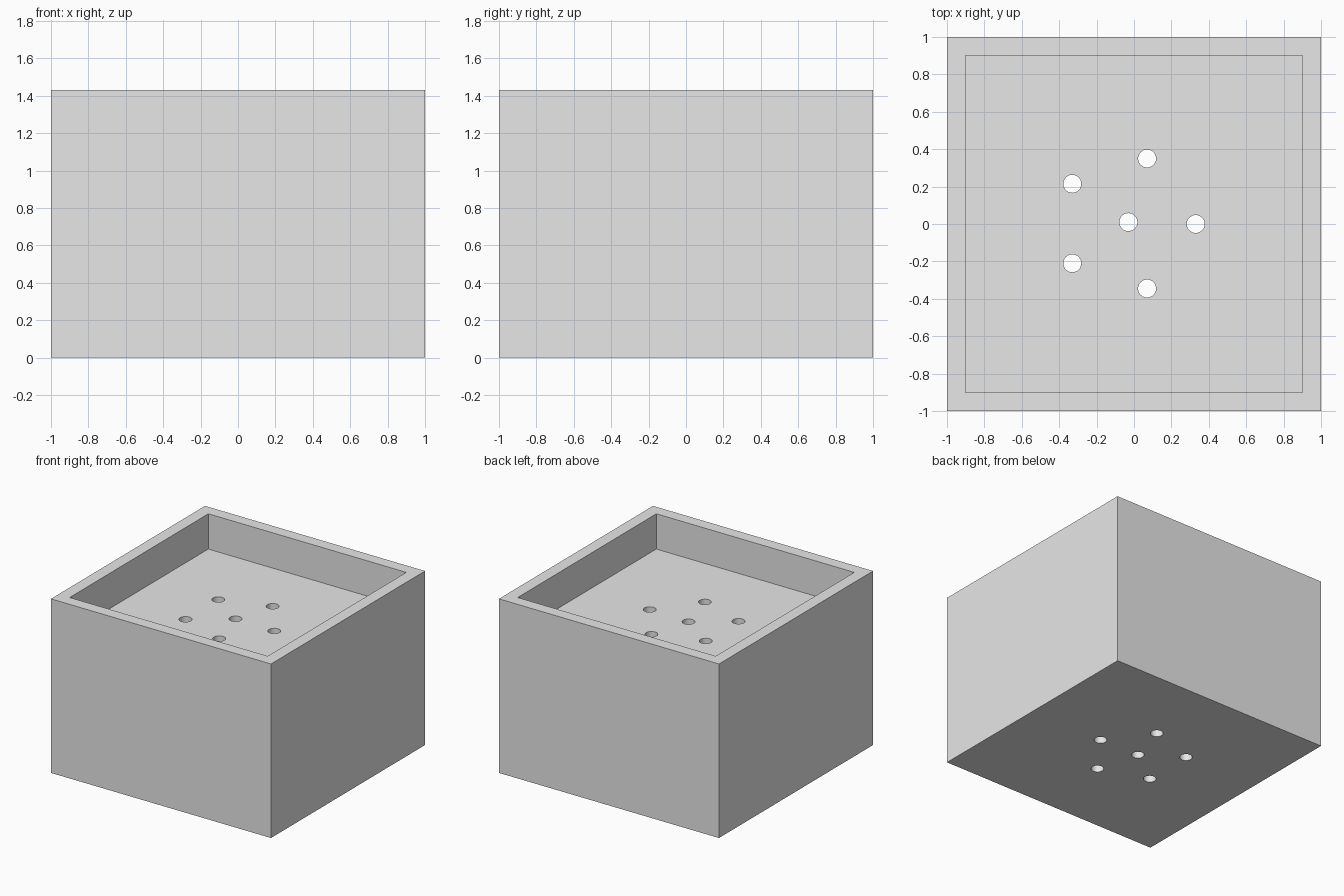
import bpy

if "Cube" in bpy.data.objects:
    bpy.data.objects.remove(bpy.data.objects["Cube"])

HEIGHT, FLOOR, WALL, HOLE_R = 1.43, 1.14, 0.10, 0.048
HOLES = [(0.07, 0.35), (-0.33, 0.215), (-0.03, 0.01),
         (0.33, 0.0), (-0.33, -0.21), (0.07, -0.345)]

grey = bpy.data.materials.new("light_grey")
grey.diffuse_color = (0.8, 0.8, 0.8, 1)
grey.use_nodes = True
grey.node_tree.nodes["Principled BSDF"].inputs["Base Color"].default_value = grey.diffuse_color


def box(name, width, z0, z1):
    bpy.ops.mesh.primitive_cube_add(size=1, location=(0, 0, (z0 + z1) / 2))
    ob = bpy.context.object
    ob.name = name
    ob.scale = (width, width, z1 - z0)
    bpy.ops.object.transform_apply(location=True, rotation=False, scale=True)
    ob.data.materials.append(grey)
    return ob


def cut(target, cutter):
    cutter.hide_render = True
    cutter.display_type = 'WIRE'
    mod = target.modifiers.new(cutter.name, 'BOOLEAN')
    mod.operation = 'DIFFERENCE'
    mod.solver = 'EXACT'
    mod.object = cutter
    bpy.context.view_layer.objects.active = target
    bpy.ops.object.modifier_apply(modifier=mod.name)
    bpy.data.objects.remove(cutter)


# Solid square block
block = box("block", 2.0, 0, HEIGHT)

# Shallow square tray in the top
cut(block, box("tray_cutter", 2.0 - 2 * WALL, FLOOR, HEIGHT + 0.2))

# Round holes running right through the base
for x, y in HOLES:
    bpy.ops.mesh.primitive_cylinder_add(vertices=32, radius=HOLE_R, depth=3,
                                        location=(x, y, 0.7))
    hole = bpy.context.object
    hole.name = "hole_cutter"
    hole.data.materials.append(grey)
    bpy.context.view_layer.update()
    cut(block, hole)

# Smooth hole walls, crisp box edges
bpy.ops.object.select_all(action='DESELECT')
block.select_set(True)
bpy.context.view_layer.objects.active = block
bpy.ops.object.shade_smooth_by_angle(angle=0.5)
